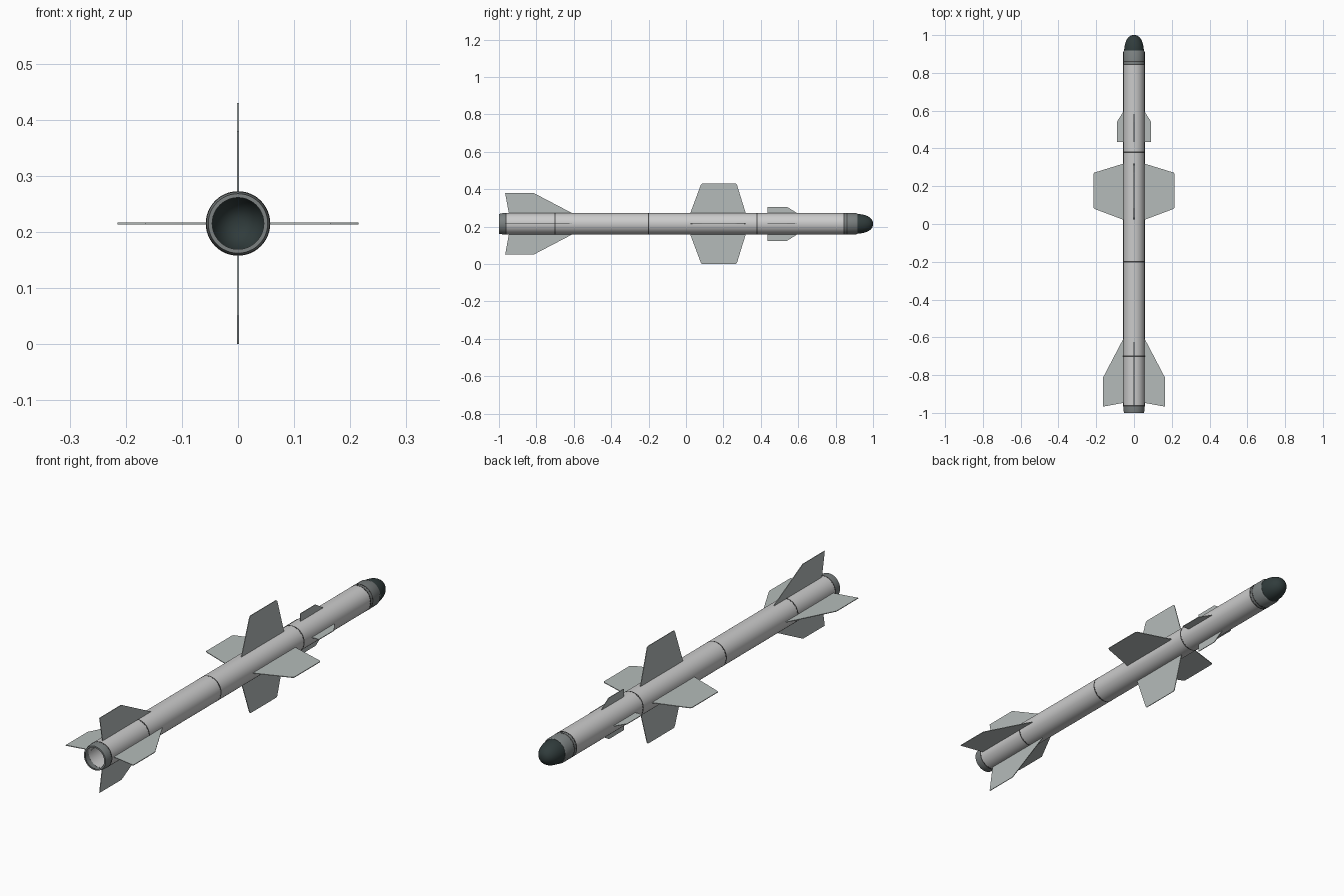
import bpy, bmesh, math
from mathutils import Matrix, Vector

if "Cube" in bpy.data.objects:
    bpy.data.objects.remove(bpy.data.objects["Cube"])

AXIS_Z = 0.215
R = 0.057
SIDES = 48


def material(name, rgb):
    m = bpy.data.materials.new(name)
    m.diffuse_color = (*rgb, 1)
    m.use_nodes = True
    m.node_tree.nodes["Principled BSDF"].inputs["Base Color"].default_value = m.diffuse_color
    return m


body_grey = material("body_grey", (0.58, 0.58, 0.58))
fin_grey = material("fin_grey", (0.46, 0.50, 0.49))
collar_grey = material("collar_grey", (0.20, 0.22, 0.22))
nose_dark = material("nose_dark", (0.03, 0.045, 0.045))
seam_dark = material("seam_dark", (0.06, 0.06, 0.06))


def finish(bm, name, mat):
    mesh = bpy.data.meshes.new(name)
    bm.to_mesh(mesh)
    bm.free()
    ob = bpy.data.objects.new(name, mesh)
    bpy.context.collection.objects.link(ob)
    ob.location.z = AXIS_Z
    mesh.materials.append(mat)
    bpy.ops.object.select_all(action='DESELECT')
    bpy.context.view_layer.objects.active = ob
    ob.select_set(True)
    bpy.ops.object.shade_smooth_by_angle(angle=math.radians(30))
    return ob


def lathe(name, profile, mat):
    """Revolve (radius, y) points around the long axis."""
    bm = bmesh.new()
    verts = [bm.verts.new((r, y, 0)) for r, y in profile]
    edges = [bm.edges.new(p) for p in zip(verts, verts[1:])]
    bmesh.ops.spin(bm, geom=verts + edges, cent=(0, 0, 0), axis=(0, 1, 0),
                   angle=math.tau, steps=SIDES)
    bmesh.ops.remove_doubles(bm, verts=bm.verts, dist=1e-5)
    bmesh.ops.recalc_face_normals(bm, faces=bm.faces)
    # open shells: make sure the side walls face outward
    if sum(f.normal.dot(Vector((1, 0, 1)) * f.calc_center_median())
           for f in bm.faces) < 0:
        bmesh.ops.reverse_faces(bm, faces=bm.faces)
    return finish(bm, name, mat)


def fin_set(name, outline, thick=0.003):
    """Four thin plates from a (radius, y) outline."""
    for i, side in enumerate(("right", "top", "left", "bottom")):
        bm = bmesh.new()
        f = bm.faces.new([bm.verts.new((r, y, -thick / 2)) for r, y in outline])
        ext = bmesh.ops.extrude_face_region(bm, geom=[f])
        bmesh.ops.translate(bm, vec=(0, 0, thick), verts=[
            v for v in ext["geom"] if isinstance(v, bmesh.types.BMVert)])
        bmesh.ops.recalc_face_normals(bm, faces=bm.faces)
        bm.transform(Matrix.Rotation(-i * math.pi / 2, 4, 'Y'))
        finish(bm, f"{name}_{side}", fin_grey)


# Hollow body tube
lathe("body_tube", [(R, -0.962), (R, 0.845)], body_grey)

# Open tail ring, slightly tapered with an inward rim
lathe("tail_ring", [(R, -0.962), (0.0565, -0.98), (0.053, -1.0), (0.046, -1.0)],
      collar_grey)

# Collar behind the nose
lathe("nose_collar", [(R, 0.845), (R, 0.91), (0.053, 0.918), (0.051, 0.918)],
      collar_grey)

# Rounded nose
nose = [(0.052 * math.cos(t) ** 0.85, 0.916 + 0.084 * math.sin(t))
        for t in (i / 12 * math.pi / 2 for i in range(12))]
lathe("nose_cone", nose + [(0, 1.0)], nose_dark)

# Seams between body sections
for i, y in enumerate((-0.962, -0.70, -0.20, 0.38, 0.845, 0.86)):
    w = 0.003
    lathe(f"seam_{i + 1}", [(R - 0.0002, y - w), (R + 0.0005, y - w),
                            (R + 0.0005, y + w), (R - 0.0002, y + w)], seam_dark)

# Fins: small forward, large middle, swept tail
ROOT = R - 0.002
fin_set("forward_fin", [(ROOT, 0.435), (0.091, 0.435), (0.091, 0.54), (ROOT, 0.597)])
fin_set("middle_fin", [(ROOT, 0.022), (0.205, 0.078), (0.215, 0.085),
                       (0.215, 0.265), (0.21, 0.272), (ROOT, 0.32)])
fin_set("tail_fin", [(ROOT, -0.945), (R + 0.004, -0.948), (0.165, -0.967),
                     (0.165, -0.815), (ROOT, -0.605)])
